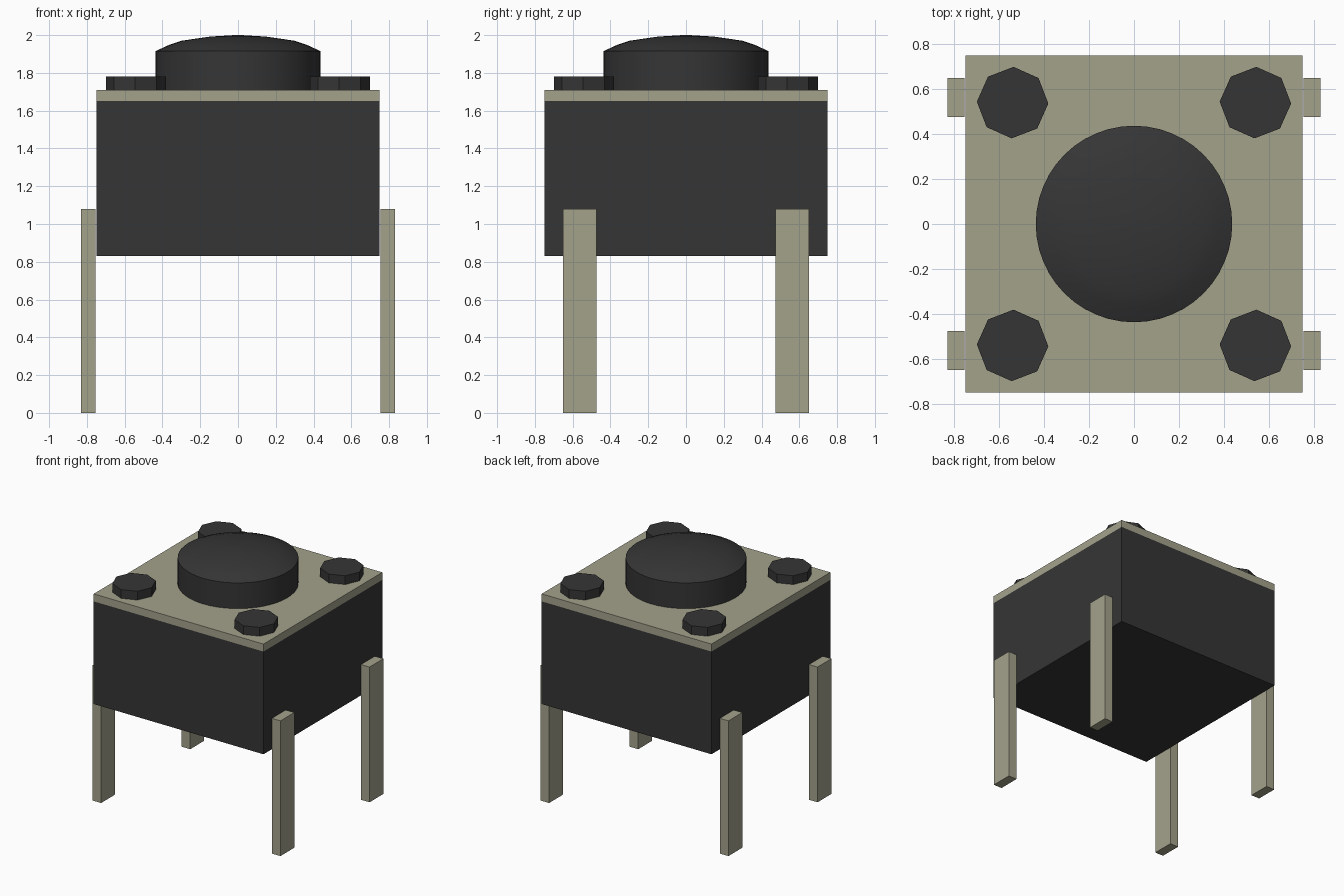
import bpy
import bmesh
import math

if "Cube" in bpy.data.objects:
    bpy.data.objects.remove(bpy.data.objects["Cube"], do_unlink=True)


def material(name, color):
    m = bpy.data.materials.new(name)
    m.use_nodes = True
    m.diffuse_color = color
    m.node_tree.nodes["Principled BSDF"].inputs["Base Color"].default_value = color
    return m


black = material("black plastic", (0.036, 0.036, 0.036, 1))
metal = material("dull tin metal", (0.37, 0.36, 0.26, 1))


def add_object(name, bm, mat):
    bmesh.ops.recalc_face_normals(bm, faces=bm.faces)
    mesh = bpy.data.meshes.new(name)
    bm.to_mesh(mesh)
    bm.free()
    mesh.materials.append(mat)
    obj = bpy.data.objects.new(name, mesh)
    bpy.context.collection.objects.link(obj)
    return obj


def box(name, low, high, mat):
    bm = bmesh.new()
    bmesh.ops.create_cube(bm, size=1)
    for v in bm.verts:
        v.co = [a + (c + 0.5) * (b - a) for a, b, c in zip(low, high, v.co)]
    return add_object(name, bm, mat)


def lathe(name, profile, sides, mat, center=(0, 0), turn=0):
    """Revolve (radius, height) points into a closed solid."""
    bm = bmesh.new()
    rings = []
    for r, z in profile:
        angles = [turn + math.tau * i / sides for i in range(sides)]
        rings.append([bm.verts.new((center[0] + r * math.cos(a),
                                    center[1] + r * math.sin(a), z)) for a in angles])
    for lower, upper in zip(rings, rings[1:]):
        for i in range(sides):
            j = (i + 1) % sides
            bm.faces.new((lower[i], lower[j], upper[j], upper[i]))
    bm.faces.new(rings[0])
    bm.faces.new(rings[-1])
    return add_object(name, bm, mat)


# Housing and cover plate
box("housing", (-0.75, -0.75, 0.83), (0.75, 0.75, 1.65), black)
box("cover_plate", (-0.75, -0.75, 1.65), (0.75, 0.75, 1.71), metal)

# Round push button with a shallow dome
button = lathe("push_button",
               [(0.437, 1.70), (0.437, 1.915), (0.37, 1.946), (0.30, 1.97),
                (0.15, 1.992), (0.02, 2.0)], 48, black)
bpy.context.view_layer.objects.active = button
button.select_set(True)
bpy.ops.object.shade_smooth_by_angle(angle=math.radians(30))

# Corner rivets and pin legs
for sx, side in ((1, "left"), (-1, "right")):
    for sy, end in ((-1, "front"), (1, "back")):
        lathe(f"rivet_{end}_{side}", [(0.159, 1.705), (0.159, 1.78)], 8, black,
              (sx * 0.54, sy * 0.54), math.radians(-1.5))
        xs = sorted((sx * 0.755, sx * 0.83))
        ys = sorted((sy * 0.475, sy * 0.65))
        box(f"pin_{end}_{side}", (xs[0], ys[0], 0), (xs[1], ys[1], 1.08), metal)
